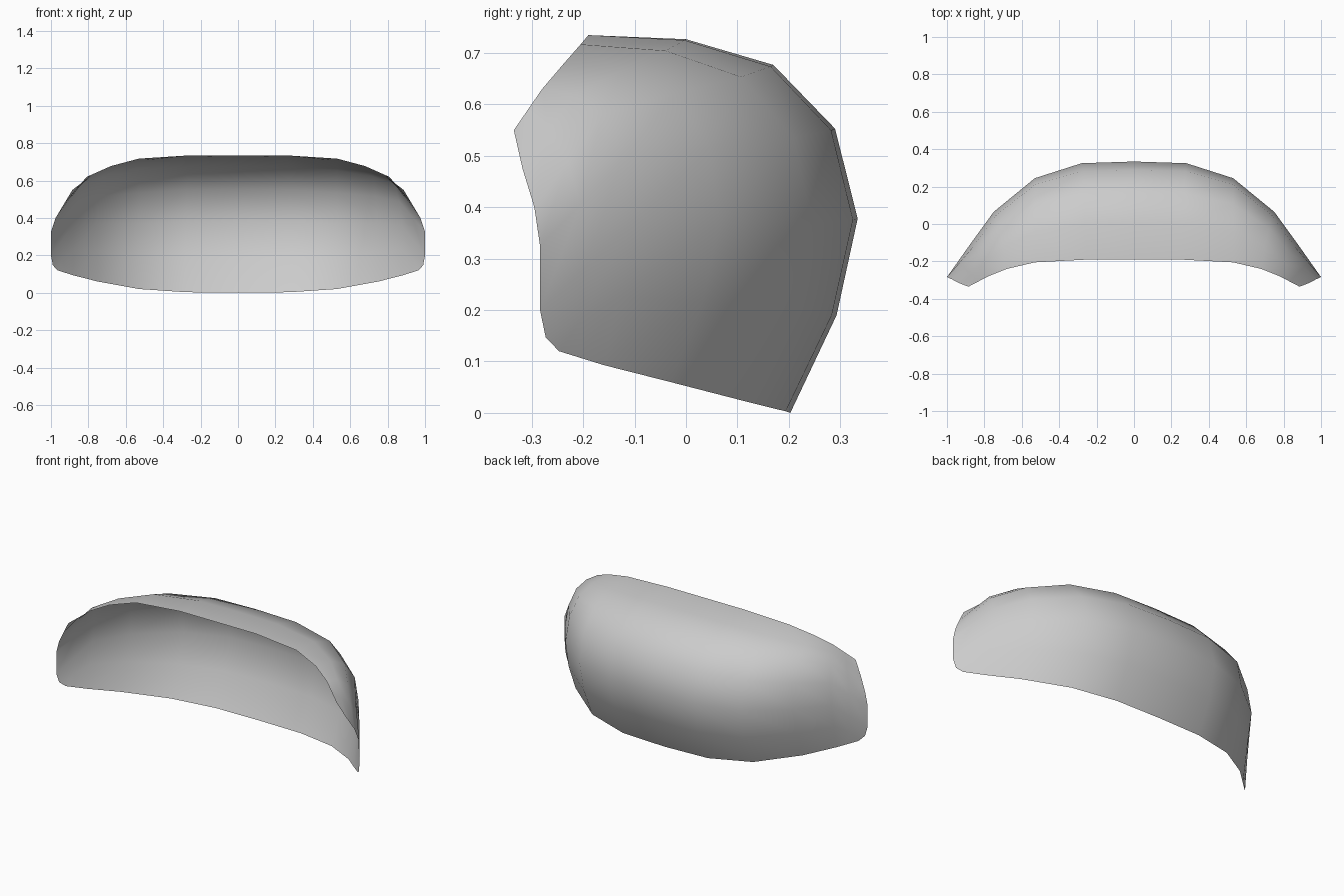
import bpy
import bmesh
from mathutils import Vector

cube = bpy.data.objects.get("Cube")
if cube:
    bpy.data.objects.remove(cube, do_unlink=True)

# Centre cross-section (y, z), from the top rim over the bulge to the bottom rim
profile = [Vector(p) for p in (
    (-0.19, 0.735), (0, 0.727), (0.17, 0.677), (0.29, 0.553),
    (0.334, 0.378), (0.293, 0.19), (0.203, 0))]
top0, bulge0, bottom0 = profile[0], profile[4], profile[6]


def section(top, bulge, bottom):
    """Fit the centre profile through three rail points."""
    top, bulge, bottom = Vector(top), Vector(bulge), Vector(bottom)
    u, v = bulge0 - top0, bottom0 - top0
    det = u.cross(v)
    points = []
    for p in profile:
        d = p - top0
        a, b = d.cross(v) / det, u.cross(d) / det
        points.append(top + a * (bulge - top) + b * (bottom - top))
    return points


# Half of the shell: sections from the centre out to the side
columns = [
    section((0, -0.19, 0.735), (0, 0.334, 0.378), (0, 0.203, 0)),
    section((0.25, -0.19, 0.735), (0.28, 0.325, 0.376), (0.28, 0.194, 0.003)),
    section((0.53, -0.205, 0.717), (0.53, 0.245, 0.37), (0.53, 0.125, 0.02)),
    section((0.68, -0.24, 0.677), (0.75, 0.065, 0.37), (0.75, -0.03, 0.06)),
    section((0.78, -0.28, 0.63), (0.88, -0.114, 0.36), (0.88, -0.16, 0.093)),
]

# Rounded side rim, with one blended section just inside it
side_rim = [Vector(p) for p in (
    (0.885, -0.335, 0.55), (0.93, -0.318, 0.475), (0.975, -0.295, 0.4),
    (1, -0.284, 0.325), (1, -0.284, 0.2), (0.99, -0.273, 0.147),
    (0.965, -0.247, 0.12))]
columns.append([p.lerp(q, 0.5) for p, q in zip(columns[-1], side_rim)])
columns.append(side_rim)

# Skin the sections with quads facing outward
bm = bmesh.new()
grid = [[bm.verts.new(p) for p in column] for column in columns]
for near, far in zip(grid, grid[1:]):
    for r in range(len(profile) - 1):
        face = bm.faces.new((near[r], far[r], far[r + 1], near[r + 1]))
        face.smooth = True
mesh = bpy.data.meshes.new("curved_shell")
bm.to_mesh(mesh)
bm.free()

shell = bpy.data.objects.new("curved_shell", mesh)
bpy.context.collection.objects.link(shell)
mirror = shell.modifiers.new("Mirror", 'MIRROR')
mirror.use_clip = True

# Plain grey finish
grey = bpy.data.materials.new("light_grey")
grey.use_nodes = True
colour = (0.6, 0.6, 0.6, 1)
grey.diffuse_color = colour
grey.node_tree.nodes["Principled BSDF"].inputs["Base Color"].default_value = colour
mesh.materials.append(grey)
